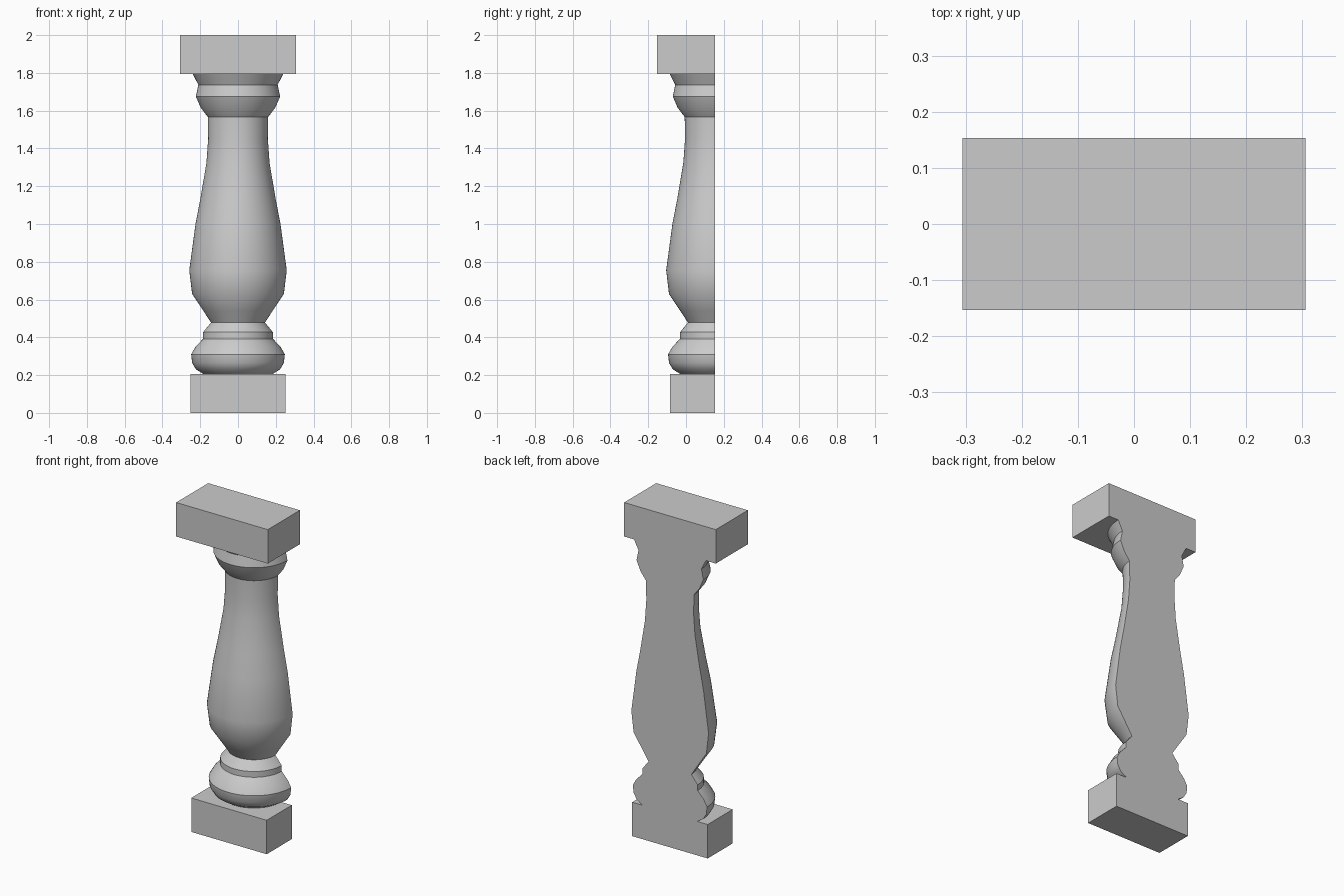
import bpy, bmesh, math

cube = bpy.data.objects.get("Cube")
if cube:
    bpy.data.objects.remove(cube, do_unlink=True)

BACK = 0.153      # plane of the flat wall side
SEGMENTS = 32     # facets around the half turn

stone = bpy.data.materials.new("grey stone")
stone.use_nodes = True
colour = (0.6, 0.6, 0.6, 1)
stone.diffuse_color = colour
stone.node_tree.nodes["Principled BSDF"].inputs["Base Color"].default_value = colour


def finish(name, bm):
    bmesh.ops.recalc_face_normals(bm, faces=bm.faces)
    mesh = bpy.data.meshes.new(name)
    bm.to_mesh(mesh)
    bm.free()
    mesh.materials.append(stone)
    obj = bpy.data.objects.new(name, mesh)
    bpy.context.collection.objects.link(obj)
    return obj


def block(name, width, front, bottom, top):
    """Square-edged slab from the front to the flat back."""
    bm = bmesh.new()
    bmesh.ops.create_cube(bm, size=1)
    for v in bm.verts:
        v.co.x *= width
        v.co.y = front if v.co.y < 0 else BACK
        v.co.z = bottom if v.co.z < 0 else top
    return finish(name, bm)


def half_turned(name, profile):
    """Half turn of a (radius, height) profile, closed by a flat back."""
    bm = bmesh.new()
    rings = []
    for r, z in profile:
        angles = [math.pi * (1 + i / SEGMENTS) for i in range(SEGMENTS + 1)]
        rings.append([bm.verts.new((r * math.cos(a), BACK + r * math.sin(a), z))
                      for a in angles])
    for low, high in zip(rings, rings[1:]):
        for i in range(SEGMENTS):
            bm.faces.new((low[i], low[i + 1], high[i + 1], high[i]))
        bm.faces.new((low[-1], low[0], high[0], high[-1]))
    bm.faces.new(rings[0])
    bm.faces.new(rings[-1])
    obj = finish(name, bm)
    bpy.ops.object.select_all(action="DESELECT")
    obj.select_set(True)
    bpy.context.view_layer.objects.active = obj
    bpy.ops.object.shade_smooth_by_angle(angle=math.radians(30))
    return obj


# Square blocks at foot and head
block("base_block", 0.504, -0.086, 0, 0.205)
block("top_block", 0.612, -BACK, 1.795, 2)

# Turned parts, from bottom to top
half_turned("lower_ring", [(0.182, 0.205), (0.222, 0.23), (0.243, 0.265), (0.248, 0.31),
                           (0.225, 0.35), (0.185, 0.392), (0.185, 0.427), (0.143, 0.478)])
half_turned("belly_shaft", [(0.143, 0.478), (0.183, 0.54), (0.243, 0.63), (0.258, 0.755),
                            (0.225, 1.0), (0.198, 1.14), (0.167, 1.325),
                            (0.158, 1.45), (0.16, 1.567)])
half_turned("neck_collar", [(0.16, 1.567), (0.197, 1.615), (0.223, 1.675),
                            (0.21, 1.737), (0.24, 1.795)])
